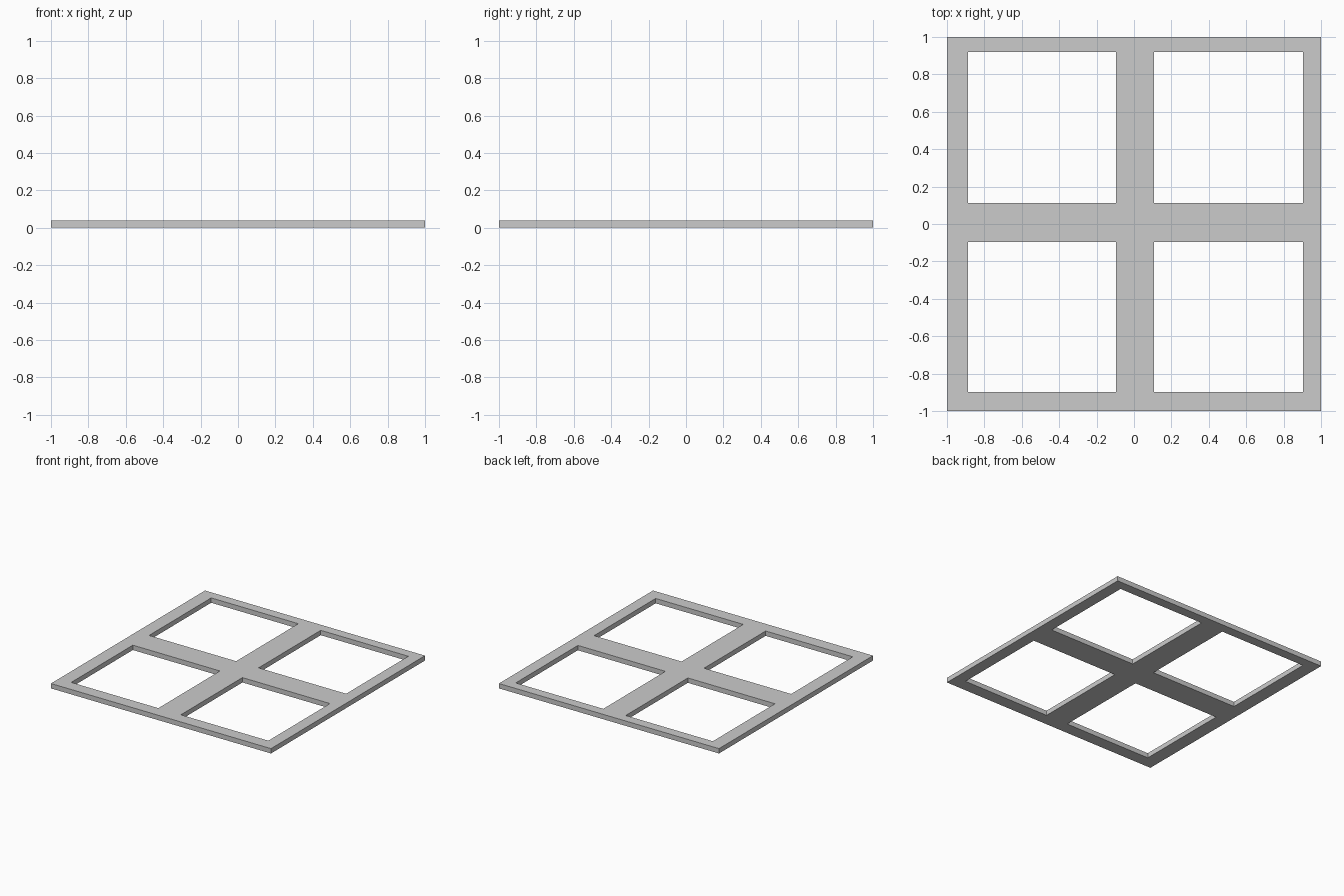
import bpy, bmesh

if "Cube" in bpy.data.objects:
    bpy.data.objects.remove(bpy.data.objects["Cube"])

# Grid lines bounding the rails and the four openings
XS = [-1.0, -0.888, -0.096, 0.108, 0.904, 1.0]
YS = [-1.0, -0.897, -0.097, 0.113, 0.92, 1.0]
THICKNESS = 0.04

bm = bmesh.new()
grid = [[bm.verts.new((x, y, 0)) for y in YS] for x in XS]

# Fill every cell except the four openings (odd column and odd row)
faces = []
for i in range(5):
    for j in range(5):
        if i % 2 and j % 2:
            continue
        faces.append(bm.faces.new((grid[i][j], grid[i + 1][j],
                                   grid[i + 1][j + 1], grid[i][j + 1])))

# Extrude the flat pattern into a slab, keeping the underside
ext = bmesh.ops.extrude_face_region(bm, geom=faces, use_keep_orig=True)
top = [g for g in ext["geom"] if isinstance(g, bmesh.types.BMVert)]
bmesh.ops.translate(bm, verts=top, vec=(0, 0, THICKNESS))
bmesh.ops.recalc_face_normals(bm, faces=bm.faces)

mesh = bpy.data.meshes.new("window_frame")
bm.to_mesh(mesh)
bm.free()
frame = bpy.data.objects.new("window_frame", mesh)
bpy.context.collection.objects.link(frame)
